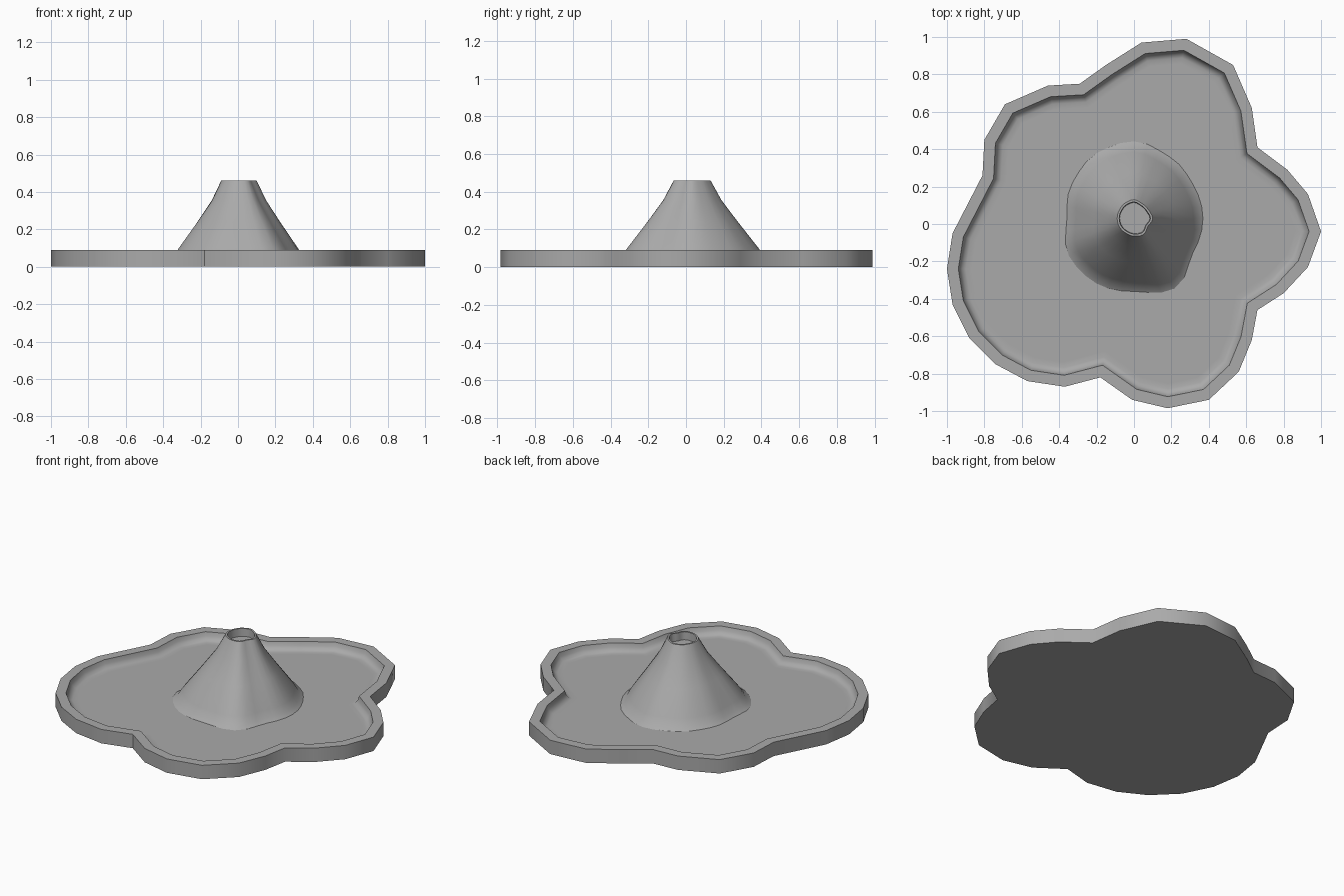
import bpy, bmesh, math
from mathutils import Vector

cube = bpy.data.objects.get("Cube")
if cube:
    bpy.data.objects.remove(cube, do_unlink=True)

grey = bpy.data.materials.new("stone grey")
grey.use_nodes = True
colour = (0.4, 0.4, 0.4, 1)
grey.diffuse_color = colour
grey.node_tree.nodes["Principled BSDF"].inputs["Base Color"].default_value = colour


def loft(name, rings, cap_start, cap_end, angle):
    """Join equal-length rings of points into one smooth-shaded skin."""
    bm = bmesh.new()
    loops = [[bm.verts.new(p) for p in ring] for ring in rings]
    for low, high in zip(loops, loops[1:]):
        for i in range(len(low)):
            j = (i + 1) % len(low)
            bm.faces.new((low[i], low[j], high[j], high[i]))
    if cap_start:
        bm.faces.new(loops[0][::-1])
    if cap_end:
        bm.faces.new(loops[-1])
    mesh = bpy.data.meshes.new(name)
    bm.to_mesh(mesh)
    bm.free()
    mesh.materials.append(grey)
    obj = bpy.data.objects.new(name, mesh)
    bpy.context.collection.objects.link(obj)
    bpy.ops.object.select_all(action="DESELECT")
    obj.select_set(True)
    bpy.context.view_layer.objects.active = obj
    bpy.ops.object.shade_smooth_by_angle(angle=math.radians(angle))
    return obj


def inset(points, distance):
    """Move a counter-clockwise outline inwards by an even distance."""
    result = []
    for i, p in enumerate(points):
        a = (p - points[i - 1]).normalized()
        b = (points[(i + 1) % len(points)] - p).normalized()
        na, nb = Vector((-a.y, a.x)), Vector((-b.y, b.x))
        result.append(p + (na + nb) * distance / (1 + na.dot(nb)))
    return result


# Lobed island outline, clockwise from the back
outline = [(.04, .97), (.28, .99), (.53, .85), (.63, .62), (.66, .41), (.82, .29),
           (.93, .16), (1, -.04), (.93, -.23), (.8, -.37), (.66, -.46), (.63, -.62),
           (.56, -.79), (.4, -.94), (.18, -.985), (-.01, -.94), (-.18, -.82),
           (-.37, -.87), (-.57, -.84), (-.74, -.75), (-.88, -.61), (-.97, -.43),
           (-1, -.24), (-.97, -.05), (-.81, .26), (-.8, .45), (-.69, .64),
           (-.46, .74), (-.29, .75), (-.15, .85)]
outline = [Vector(p) for p in reversed(outline)]

# Base plate: outer wall, flat rim, rounded step down to the floor
section = [(0, 0), (0, .09), (.06, .09), (.067, .065), (.082, .046), (.1, .04), (.13, .04)]
loft("base_plate", [[(p.x, p.y, z) for p in inset(outline, d)] for d, z in section],
     True, True, 48)

# Cone radii every 30 degrees, counter-clockwise from the left
foot = [.35, .345, .36, .39, .38, .36, .34, .38, .38, .37, .41, .345]
mouth = [.1, .09, .09, .1, .095, .09, .09, .09, .09, .095, .1, .085]
STEPS = 3


def radius(values, i):
    k, f = divmod(i, STEPS)
    f = (1 - math.cos(math.pi * f / STEPS)) / 2
    return values[k] * (1 - f) + values[(k + 1) % len(values)] * f


def cone_ring(spread, z, scale=1):
    count = len(foot) * STEPS
    ring = []
    for i in range(count):
        a = math.tau * i / count
        r = radius(mouth, i) * (1 - spread) + radius(foot, i) * spread
        ring.append((r * scale * math.cos(a), .03 + r * scale * math.sin(a), z))
    return ring


# Cone with a flared foot and a shallow crater at the top
rings = [cone_ring(t, z) for t, z in
         [(1.08, .039), (.97, .06), (.88, .1), (.5, .24), (.2, .355), (0, .46)]]
rings += [cone_ring(0, .46, .88), cone_ring(0, .41, .85)]
loft("cone", rings, False, True, 40)
